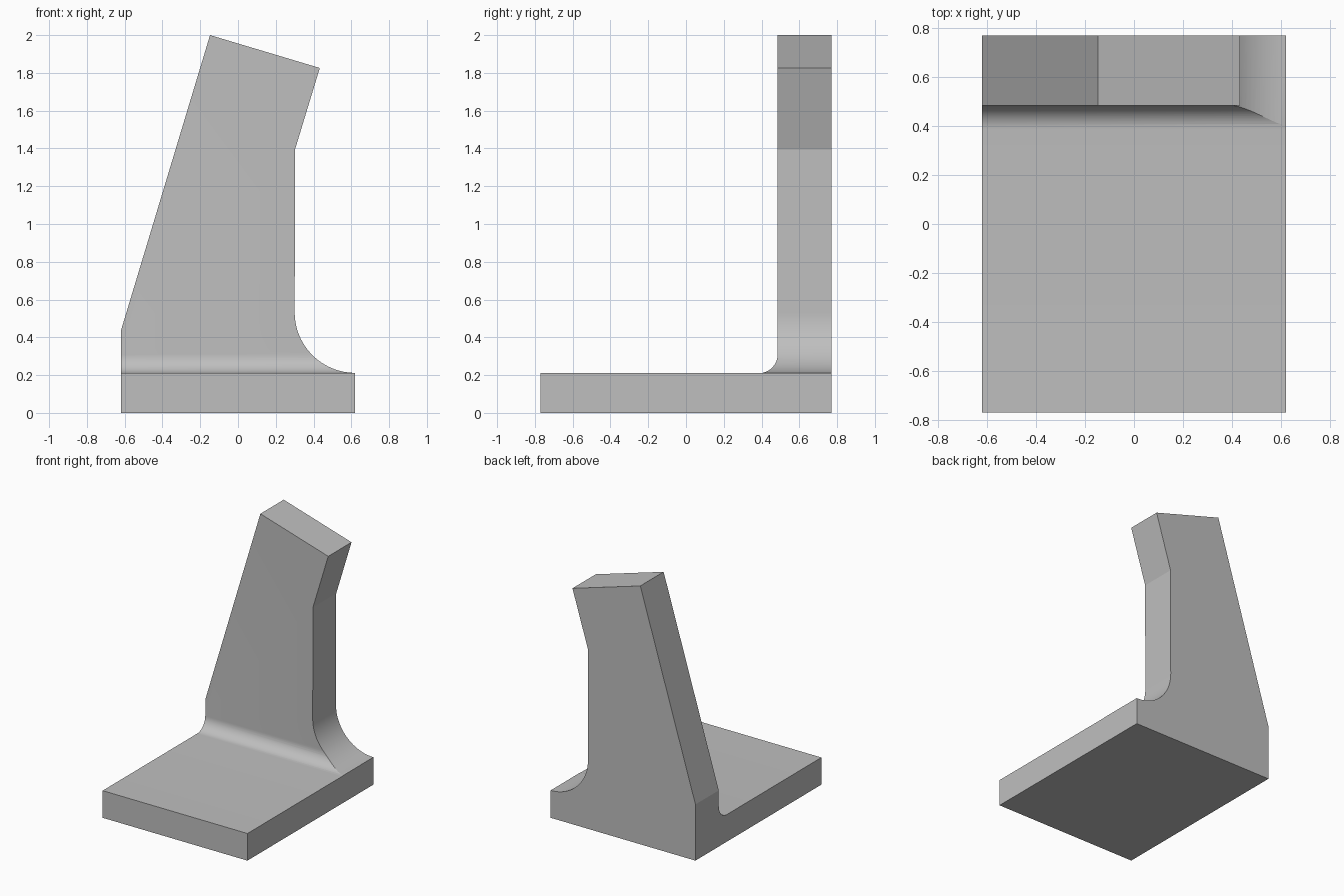
import bpy, bmesh, math

if "Cube" in bpy.data.objects:
    bpy.data.objects.remove(bpy.data.objects["Cube"])

grey = bpy.data.materials.new("plain grey")
grey.diffuse_color = (0.52, 0.52, 0.52, 1)
grey.use_nodes = True
grey.node_tree.nodes["Principled BSDF"].inputs["Base Color"].default_value = grey.diffuse_color


def arc(cx, cz, r, a0, a1, n):
    """Points on a circular arc, angles in degrees."""
    steps = [math.radians(a0 + (a1 - a0) * i / n) for i in range(n + 1)]
    return [(cx + r * math.cos(a), cz + r * math.sin(a)) for a in steps]


def extrude_profile(name, points, place, axis_vec):
    """Closed profile placed in space and extruded along axis_vec."""
    bm = bmesh.new()
    face = bm.faces.new([bm.verts.new(place(u, v)) for u, v in points])
    out = bmesh.ops.extrude_face_region(bm, geom=[face])
    moved = [g for g in out["geom"] if isinstance(g, bmesh.types.BMVert)]
    bmesh.ops.translate(bm, vec=axis_vec, verts=moved)
    bmesh.ops.recalc_face_normals(bm, faces=bm.faces)
    mesh = bpy.data.meshes.new(name)
    bm.to_mesh(mesh)
    bm.free()
    mesh.materials.append(grey)
    obj = bpy.data.objects.new(name, mesh)
    bpy.context.collection.objects.link(obj)
    return obj


# Front outline: base edge, sweeping right fillet, leaning upright
front = [(-0.62, 0), (0.62, 0)]
front += arc(0.62, 0.532, 0.32, 270, 180, 24)
front += [(0.302, 1.395), (0.433, 1.826), (-0.148, 2.0), (-0.62, 0.435)]
bracket = extrude_profile("angled_bracket", front,
                          lambda u, v: (u, -1, v), (0, 2, 0))

# Side outline: L shape with a small fillet in the inner corner
side = [(-0.77, -0.2), (0.77, -0.2), (0.77, 2.2), (0.485, 2.2)]
side += arc(0.385, 0.31, 0.10, 0, -90, 14)
side += [(-0.77, 0.21)]
cutter = extrude_profile("side_outline_cutter", side,
                         lambda u, v: (-1, u, v), (2, 0, 0))
cutter.hide_render = True
cutter.hide_viewport = False

# The bracket is the common volume of both outlines
mod = bracket.modifiers.new("side_outline", "BOOLEAN")
mod.operation = "INTERSECT"
mod.solver = "EXACT"
mod.object = cutter
bpy.context.view_layer.objects.active = bracket
bracket.select_set(True)
bpy.ops.object.modifier_apply(modifier=mod.name)
bpy.data.objects.remove(cutter)

# Smooth the fillets and keep the corners sharp
bpy.ops.object.shade_smooth_by_angle(angle=math.radians(14))
